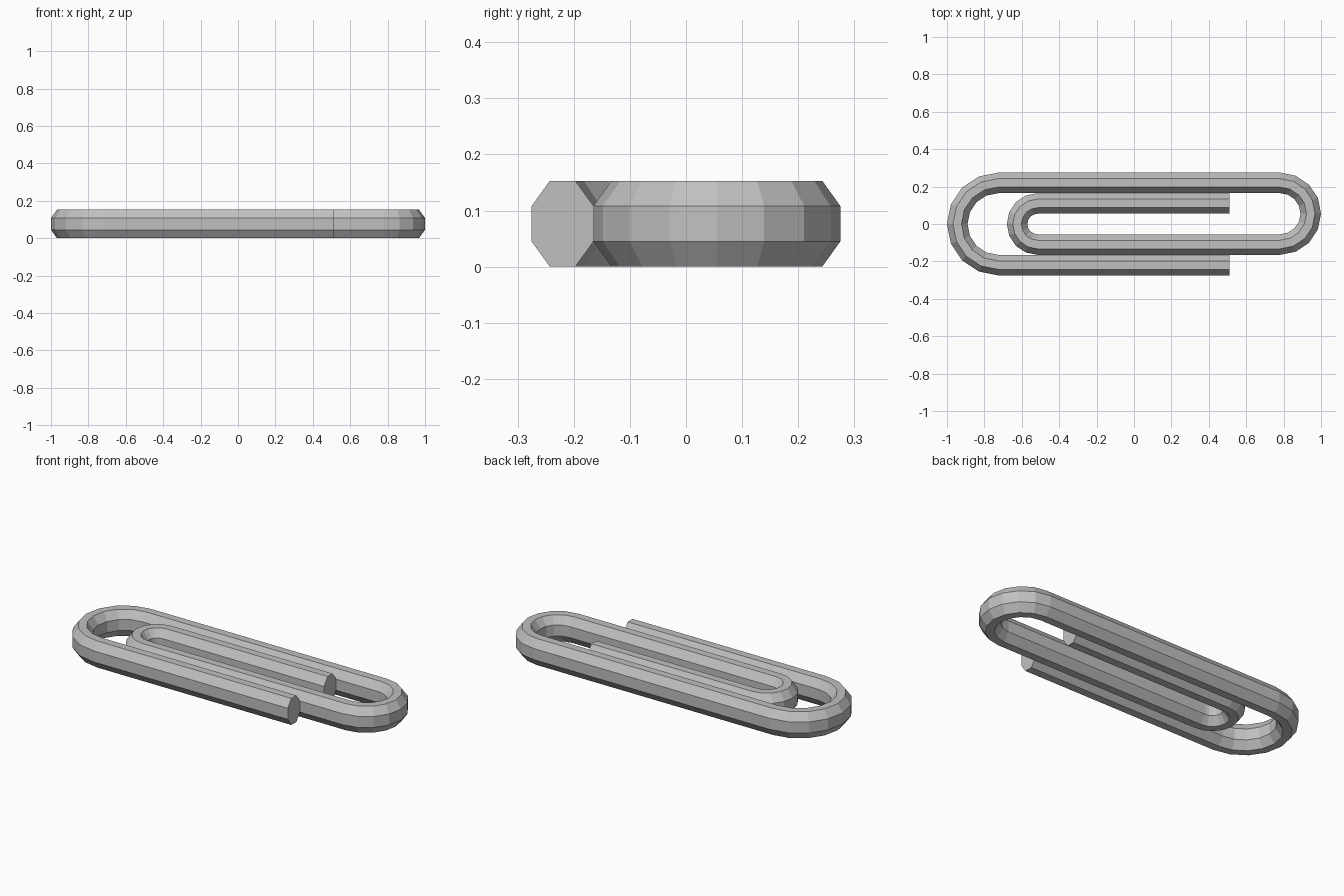
import bpy, bmesh, math

if "Cube" in bpy.data.objects:
    bpy.data.objects.remove(bpy.data.objects["Cube"])

HALF_W, HALF_H, SIDES, ARC = 0.055, 0.0765, 8, 8

# Wire path in the ground plane: (x, y, sideways normal)
path = [(0.51, -0.22, -math.pi / 2)]


def bend(cx, cy, r, start):
    """Half-circle turn, clockwise seen from above."""
    for i in range(ARC + 1):
        a = start - math.pi * i / ARC
        path.append((cx + r * math.cos(a), cy + r * math.sin(a), a))


bend(-0.725, 0.0, 0.22, -math.pi / 2)      # large left bend
bend(0.78, 0.055, 0.165, math.pi / 2)      # right bend
bend(-0.515, 0.0, 0.11, -math.pi / 2)      # small inner bend
path.append((0.51, 0.11, math.pi / 2))

# Sweep a tall octagon along the path
bm = bmesh.new()
rings = []
for x, y, a in path:
    ring = []
    for k in range(SIDES):
        t = 2 * math.pi * (k + 0.5) / SIDES
        s = 1 / math.cos(math.pi / SIDES)
        off = HALF_W * s * math.cos(t)
        ring.append(bm.verts.new((x + off * math.cos(a), y + off * math.sin(a),
                                  HALF_H + HALF_H * s * math.sin(t))))
    rings.append(ring)
for r0, r1 in zip(rings, rings[1:]):
    for k in range(SIDES):
        j = (k + 1) % SIDES
        bm.faces.new((r0[k], r0[j], r1[j], r1[k]))
# Flat cut ends
bm.faces.new(rings[0])
bm.faces.new(rings[-1])
bmesh.ops.recalc_face_normals(bm, faces=bm.faces)

mesh = bpy.data.meshes.new("bent_wire")
bm.to_mesh(mesh)
bm.free()
steel = bpy.data.materials.new("steel grey")
steel.diffuse_color = (0.53, 0.53, 0.53, 1)
steel.use_nodes = True
steel.node_tree.nodes["Principled BSDF"].inputs["Base Color"].default_value = steel.diffuse_color
mesh.materials.append(steel)
bpy.context.collection.objects.link(bpy.data.objects.new("bent_wire", mesh))
